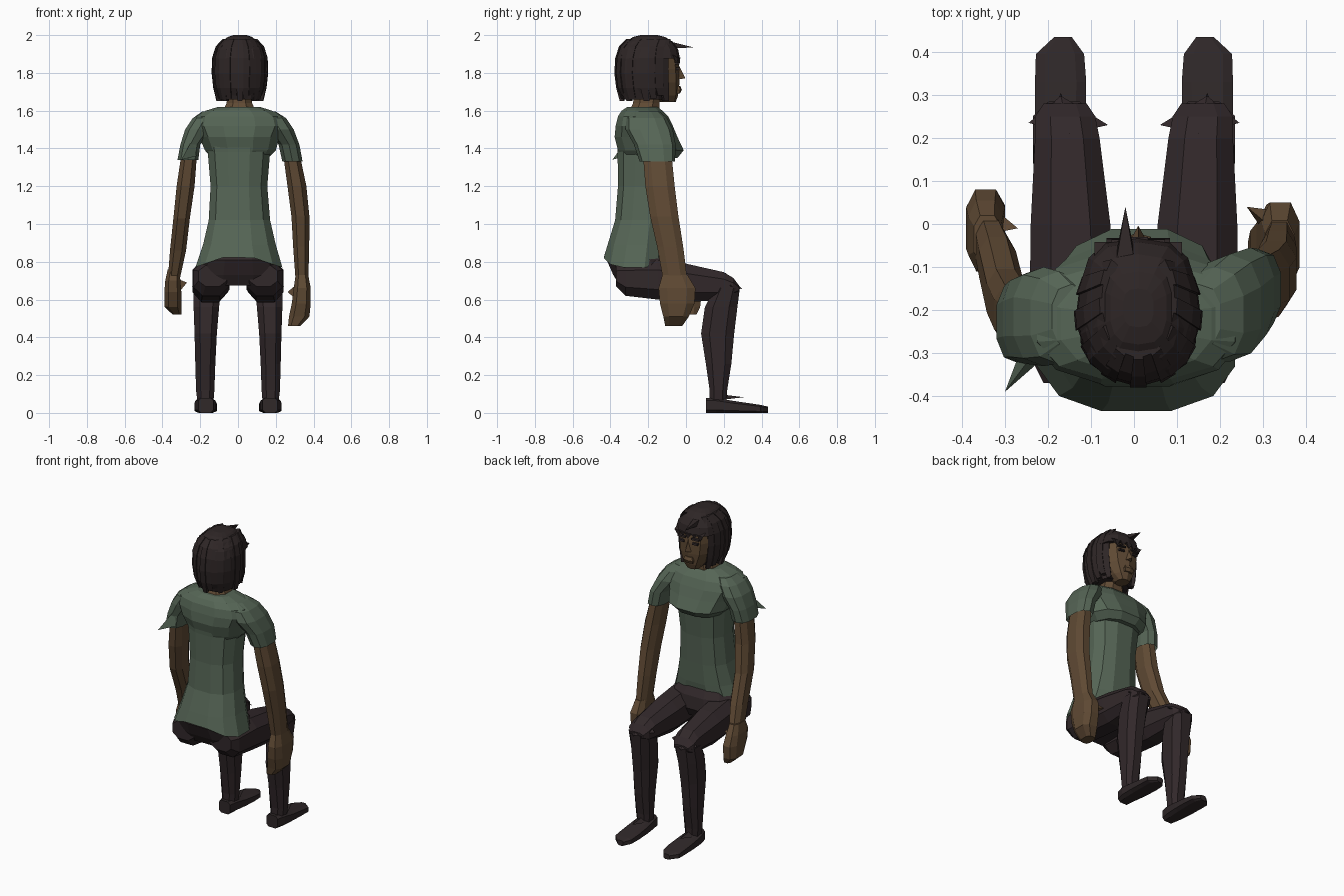
import bpy, bmesh, math
from mathutils import Vector


def material(name, rgb):
    m = bpy.data.materials.new(name)
    m.diffuse_color = (*rgb, 1)
    return m


GREEN = material("shirt green", (0.092, 0.131, 0.092))
SKIN = material("brown skin", (0.115, 0.068, 0.034))
TROUSER = material("dark trousers", (0.031, 0.021, 0.023))
HAIR = material("dark hair", (0.027, 0.019, 0.019))
SHOE = material("dark shoes", (0.029, 0.021, 0.022))
HEAD_X = 0.01


def finish(name, bm, mat):
    bmesh.ops.recalc_face_normals(bm, faces=bm.faces[:])
    me = bpy.data.meshes.new(name)
    bm.to_mesh(me)
    bm.free()
    me.materials.append(mat)
    ob = bpy.data.objects.new(name, me)
    bpy.context.collection.objects.link(ob)
    return ob


def loft(name, mat, rings, n=8, axis="z", side=1, power=0.8, caps=(True, True), warp=None):
    """Rings are (level, u0, u1, v0, v1) extents; u is x, v is y (or z along axis y)."""
    bm = bmesh.new()
    angles = [2 * math.pi * (i + 0.5) / n for i in range(n)]
    cu = max(abs(math.cos(a)) for a in angles) ** power
    cv = max(abs(math.sin(a)) for a in angles) ** power
    loops = []
    for t, u0, u1, v0, v1 in rings:
        loop = []
        for a in angles:
            c, s = math.cos(a), math.sin(a)
            u = (u0 + u1) / 2 + (u1 - u0) / 2 * math.copysign(abs(c) ** power, c) / cu
            v = (v0 + v1) / 2 + (v1 - v0) / 2 * math.copysign(abs(s) ** power, s) / cv
            p = Vector((u, v, t) if axis == "z" else (u, t, v))
            p.x *= side
            loop.append(bm.verts.new(warp(p) if warp else p))
        loops.append(loop)
    for a, b in zip(loops, loops[1:]):
        for i in range(n):
            j = (i + 1) % n
            bm.faces.new((a[i], a[j], b[j], b[i]))
    if caps[0]:
        bm.faces.new(loops[0])
    if caps[1]:
        bm.faces.new(loops[-1])
    return finish(name, bm, mat)


def spike(name, mat, base, tip):
    bm = bmesh.new()
    vs = [bm.verts.new(p) for p in base]
    t = bm.verts.new(tip)
    bm.faces.new(vs)
    for i in range(len(vs)):
        bm.faces.new((vs[i], vs[(i + 1) % len(vs)], t))
    return finish(name, bm, mat)


# Shirt: flared body with an arched hem, lowest at the sides
def hem(p):
    if p.z < 0.8:
        p.z += 0.08 * max(0, 1 - abs(p.x) / 0.23)
    return p


loft("shirt_body", GREEN, [
    (0.77, -0.225, 0.235, -0.435, -0.115), (0.89, -0.185, 0.20, -0.415, -0.105),
    (1.02, -0.155, 0.17, -0.375, -0.10), (1.2, -0.145, 0.155, -0.36, -0.09),
    (1.38, -0.16, 0.17, -0.362, -0.07), (1.48, -0.18, 0.19, -0.37, -0.08)],
    n=12, caps=(False, True), warp=hem)
# Yoke overhanging the chest and running out over the shoulders
loft("shirt_yoke", GREEN, [
    (1.35, -0.14, 0.16, -0.345, -0.045), (1.39, -0.175, 0.20, -0.36, -0.012),
    (1.46, -0.205, 0.22, -0.378, -0.045), (1.52, -0.235, 0.25, -0.372, -0.07),
    (1.57, -0.225, 0.235, -0.36, -0.095), (1.60, -0.17, 0.18, -0.34, -0.125),
    (1.62, -0.105, 0.115, -0.31, -0.15)], n=12)
# Sleeves, open at the hem
loft("sleeve_right", GREEN, [
    (1.33, 0.235, 0.342, -0.245, -0.058), (1.42, 0.215, 0.325, -0.275, -0.055),
    (1.50, 0.15, 0.295, -0.32, -0.07), (1.56, 0.12, 0.255, -0.32, -0.10),
    (1.595, 0.10, 0.20, -0.29, -0.14)], n=10, caps=(False, True))
loft("sleeve_left", GREEN, [
    (1.34, -0.32, -0.21, -0.325, -0.13), (1.42, -0.305, -0.20, -0.325, -0.115),
    (1.50, -0.28, -0.14, -0.33, -0.10), (1.56, -0.24, -0.11, -0.325, -0.11),
    (1.595, -0.19, -0.10, -0.29, -0.14)], n=10, caps=(False, True))
spike("sleeve_corner", GREEN, [(-0.22, -0.32, 1.36), (-0.27, -0.31, 1.37), (-0.24, -0.31, 1.45)],
      (-0.30, -0.39, 1.34))

# Arms
loft("arm_right", SKIN, [
    (0.70, 0.305, 0.372, -0.12, 0.008), (0.88, 0.292, 0.377, -0.153, -0.015),
    (1.04, 0.283, 0.378, -0.19, -0.04), (1.2, 0.262, 0.362, -0.215, -0.06),
    (1.40, 0.235, 0.32, -0.23, -0.08)], n=8)
loft("arm_left", SKIN, [
    (0.70, -0.372, -0.31, -0.09, 0.03), (0.86, -0.36, -0.275, -0.155, -0.03),
    (1.03, -0.342, -0.255, -0.24, -0.105), (1.2, -0.325, -0.23, -0.28, -0.14),
    (1.40, -0.295, -0.215, -0.30, -0.15)], n=8)

# Hands with thumbs
loft("hand_right", SKIN, [
    (0.46, 0.265, 0.33, -0.11, -0.02), (0.51, 0.27, 0.378, -0.12, 0.015),
    (0.58, 0.285, 0.385, -0.138, 0.045), (0.66, 0.295, 0.385, -0.145, 0.05),
    (0.73, 0.305, 0.372, -0.125, 0.008)], n=8, power=0.7)
loft("hand_left", SKIN, [
    (0.52, -0.345, -0.30, -0.01, 0.055), (0.56, -0.388, -0.30, -0.06, 0.075),
    (0.64, -0.39, -0.30, -0.10, 0.08), (0.70, -0.385, -0.305, -0.11, 0.055),
    (0.76, -0.372, -0.31, -0.09, 0.02)], n=8, power=0.7)
spike("thumb_right", SKIN, [(0.31, 0.0, 0.68), (0.34, 0.03, 0.62), (0.31, -0.03, 0.60)],
      (0.262, 0.04, 0.64))
spike("thumb_left", SKIN, [(-0.32, -0.02, 0.71), (-0.33, 0.04, 0.66), (-0.32, -0.02, 0.63)],
      (-0.27, -0.01, 0.69))

# Pelvis
loft("trouser_seat", TROUSER, [
    (0.675, -0.215, 0.215, -0.35, -0.10), (0.73, -0.225, 0.23, -0.385, -0.07),
    (0.81, -0.205, 0.21, -0.42, -0.08), (0.87, -0.165, 0.17, -0.39, -0.12)], n=12)

for side, tag in ((1, "right"), (-1, "left")):
    # Legs bent as if seated
    loft("thigh_" + tag, TROUSER, [
        (-0.37, 0.06, 0.21, 0.67, 0.78), (-0.32, 0.05, 0.235, 0.62, 0.80),
        (-0.15, 0.045, 0.242, 0.60, 0.81), (0.0, 0.055, 0.24, 0.585, 0.79),
        (0.2, 0.08, 0.23, 0.60, 0.745), (0.25, 0.09, 0.23, 0.61, 0.715),
        (0.28, 0.11, 0.21, 0.64, 0.675)], axis="y", side=side)
    loft("shin_" + tag, TROUSER, [
        (0.06, 0.13, 0.215, 0.125, 0.215), (0.12, 0.125, 0.222, 0.125, 0.218),
        (0.26, 0.12, 0.226, 0.105, 0.24), (0.42, 0.112, 0.23, 0.08, 0.255),
        (0.56, 0.10, 0.235, 0.10, 0.272), (0.66, 0.09, 0.235, 0.15, 0.285)], side=side)
    # Pointed knee fold
    spike("knee_fold_" + tag, TROUSER,
          [(side * 0.06, 0.23, 0.68), (side * 0.15, 0.21, 0.74), (side * 0.245, 0.235, 0.67)],
          (side * 0.17, 0.298, 0.655))
    # Low shoe with a tapering toe
    loft("shoe_" + tag, SHOE, [
        (0.105, 0.13, 0.21, 0.0, 0.08), (0.16, 0.12, 0.226, 0.0, 0.08),
        (0.24, 0.113, 0.23, 0.0, 0.065), (0.33, 0.111, 0.23, 0.0, 0.052),
        (0.395, 0.116, 0.228, 0.0, 0.042), (0.435, 0.145, 0.185, 0.0, 0.033)],
        axis="y", side=side, power=0.55)
    # Shoe tongue flaps
    spike("shoe_tongue_" + tag, SHOE,
          [(side * 0.13, 0.2, 0.07), (side * 0.215, 0.2, 0.07), (side * 0.17, 0.17, 0.1)],
          (side * 0.17, 0.305, 0.083))

# Neck and face
loft("neck", SKIN, [(1.58, -0.09, 0.10, -0.31, -0.14), (1.64, -0.06, 0.075, -0.28, -0.14),
                    (1.74, -0.055, 0.07, -0.27, -0.12)])
loft("face", SKIN, [
    (1.645, -0.03, 0.045, -0.14, -0.055), (1.68, -0.055, 0.075, -0.20, -0.042),
    (1.75, -0.09, 0.11, -0.28, -0.034), (1.82, -0.10, 0.12, -0.30, -0.034),
    (1.88, -0.098, 0.118, -0.30, -0.044), (1.93, -0.08, 0.10, -0.28, -0.07)], n=10)
spike("nose", SKIN, [(HEAD_X - 0.02, -0.04, 1.765), (HEAD_X + 0.02, -0.04, 1.765),
                     (HEAD_X, -0.04, 1.845)], (HEAD_X, -0.004, 1.772))
loft("lips", SKIN, [(1.69, -0.02, 0.035, -0.06, -0.032), (1.71, -0.025, 0.04, -0.06, -0.022),
                    (1.73, -0.017, 0.032, -0.06, -0.03)], n=6)
for s, tag in ((1, "right"), (-1, "left")):
    # Dark eyes and brows
    for part, z, h, w in (("eye", 1.822, 0.006, 0.018), ("brow", 1.85, 0.005, 0.026)):
        x = HEAD_X + s * 0.048
        loft(part + "_" + tag, HAIR, [(z - h, x - w, x + w, -0.06, -0.033),
                                      (z + h, x - w, x + w, -0.06, -0.035)], n=4)

# Hair: crown above the brow, bob around the sides and back
CAP = [(1.66, 0.108, -0.335), (1.72, 0.125, -0.355), (1.80, 0.134, -0.365),
       (1.88, 0.131, -0.36), (1.94, 0.112, -0.34), (1.98, 0.075, -0.30)]
loft("hair_back", HAIR, [(z, HEAD_X - w, HEAD_X + w, y, -0.11) for z, w, y in CAP[:4]], n=14)
loft("hair_crown", HAIR, [(z, HEAD_X - w, HEAD_X + w, y0, y1) for z, w, y0, y1 in (
    (1.875, 0.135, -0.365, -0.032), (1.925, 0.122, -0.35, -0.042), (1.965, 0.095, -0.32, -0.07),
    (1.99, 0.065, -0.28, -0.11), (2.0, 0.035, -0.24, -0.15))], n=14, power=0.7)


# Overlapping locks hanging around the head
def lock(bm, angle, levels, half, lift):
    rows = []
    for k, (z, w, yb) in enumerate(levels):
        cy, ry = (yb - 0.05) / 2, (-0.05 - yb) / 2
        row = []
        for d, out in ((-half, lift), (half, lift), (half, -0.01), (-half, -0.01)):
            a = angle + d * (0.75 if k == 0 else 1)
            row.append(bm.verts.new((HEAD_X + (w + out) * math.cos(a),
                                     cy + (ry + out) * math.sin(a), z)))
        rows.append(row)
    for a, b in zip(rows, rows[1:]):
        for i in range(4):
            bm.faces.new((a[i], a[(i + 1) % 4], b[(i + 1) % 4], b[i]))
    bm.faces.new(rows[0])
    bm.faces.new(rows[-1])


bm = bmesh.new()
COUNT = 19
for i in range(COUNT):
    angle = math.radians(-216 + 252 * i / (COUNT - 1))
    levels = CAP[:]
    levels[0] = (1.65 + 0.015 * (i % 3), CAP[0][1], CAP[0][2])
    lock(bm, angle, levels, 0.13, 0.010 + 0.006 * (i % 2))
finish("hair_locks", bm, HAIR)

# Fringe lying on the forehead
for i in range(5):
    x = HEAD_X + (i - 2) * 0.04
    y = -0.036 - 0.012 * abs(i - 2) / 2
    spike("fringe_%d" % i, HAIR, [(x - 0.022, y - 0.03, 1.90), (x + 0.022, y - 0.03, 1.90),
                                  (x + 0.022, y + 0.006, 1.88), (x - 0.022, y + 0.006, 1.88)],
          (x, y + 0.002, 1.845 + 0.012 * (i % 2)))
spike("fringe_tip", HAIR, [(-0.04, -0.08, 1.965), (0.0, -0.08, 1.965), (0.0, -0.06, 1.93),
                           (-0.04, -0.06, 1.93)], (-0.02, 0.04, 1.935))
